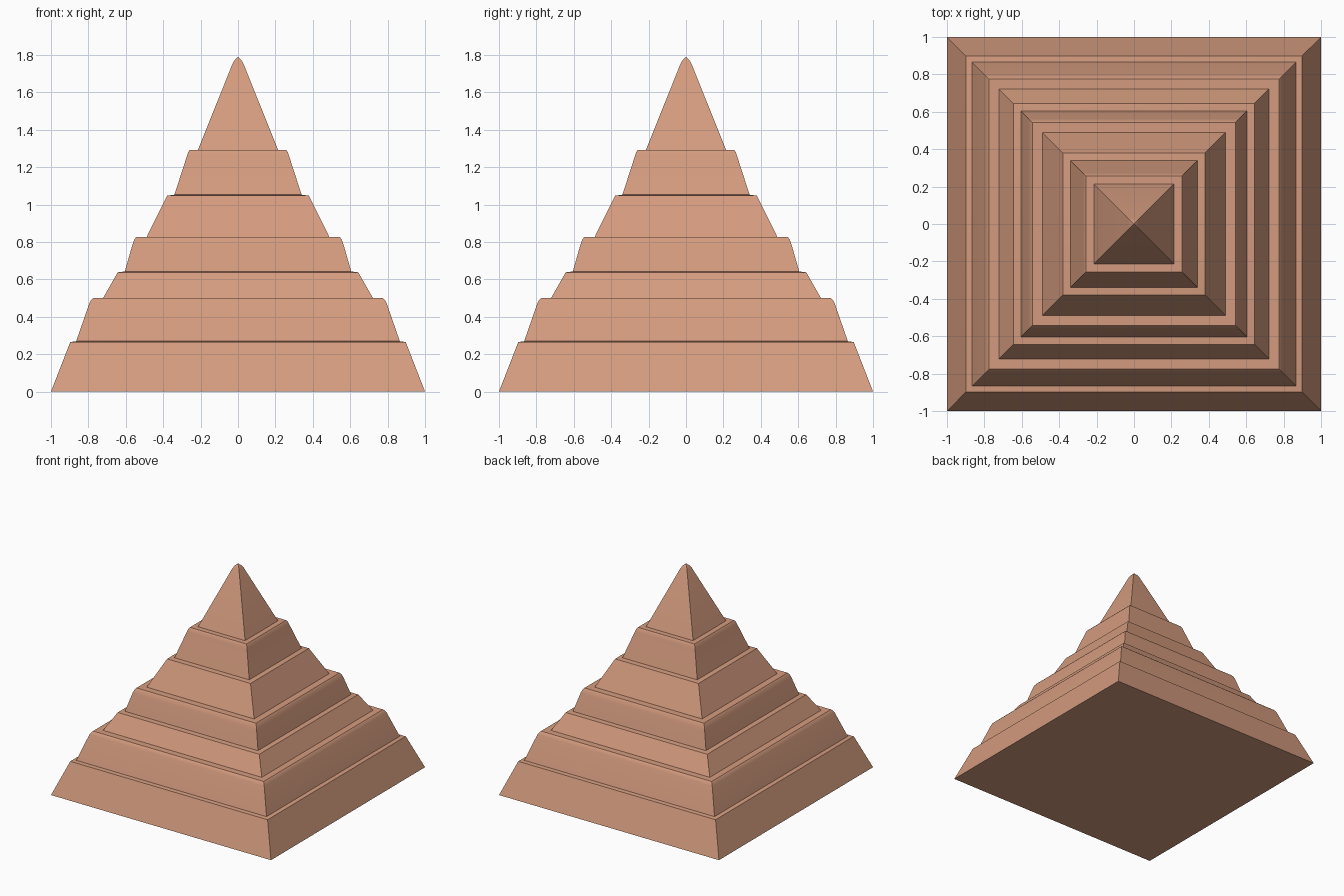
import bpy, bmesh, math

if "Cube" in bpy.data.objects:
    bpy.data.objects.remove(bpy.data.objects["Cube"])

clay = bpy.data.materials.new("terracotta")
clay.diffuse_color = (0.66, 0.33, 0.21, 1)
clay.use_nodes = True
clay.node_tree.nodes["Principled BSDF"].inputs["Base Color"].default_value = clay.diffuse_color


def tier(name, profile):
    """Closed square loft through (half width, height) rings; width 0 is a point."""
    bm = bmesh.new()
    rings = []
    for h, z in profile:
        corners = [(-h, -h), (h, -h), (h, h), (-h, h)] if h else [(0, 0)]
        rings.append([bm.verts.new((x, y, z)) for x, y in corners])
    bm.faces.new(rings[0][::-1])
    for a, b in zip(rings, rings[1:]):
        for i in range(4):
            j = (i + 1) % 4
            bm.faces.new([a[i], a[j], b[j], b[i]] if len(b) == 4 else [a[i], a[j], b[0]])
    if len(rings[-1]) == 4:
        bm.faces.new(rings[-1])
    mesh = bpy.data.meshes.new(name)
    bm.to_mesh(mesh)
    bm.free()
    mesh.materials.append(clay)
    ob = bpy.data.objects.new(name, mesh)
    bpy.context.collection.objects.link(ob)
    bpy.ops.object.select_all(action='DESELECT')
    ob.select_set(True)
    bpy.context.view_layer.objects.active = ob
    bpy.ops.object.shade_smooth_by_angle(angle=math.radians(30))


# Stepped tiers, bottom to top, some with a softened upper lip
tier("base_tier", [(1.0, 0), (0.897, 0.265), (0.865, 0.27)])
tier("second_tier", [(0.865, 0.27), (0.795, 0.472), (0.787, 0.488), (0.775, 0.5)])
tier("third_tier", [(0.722, 0.5), (0.643, 0.638), (0.605, 0.643)])
tier("fourth_tier", [(0.605, 0.643), (0.563, 0.79), (0.555, 0.812), (0.543, 0.828)])
tier("fifth_tier", [(0.488, 0.828), (0.379, 1.048), (0.34, 1.053)])
tier("sixth_tier", [(0.34, 1.053), (0.272, 1.263), (0.267, 1.28), (0.257, 1.293)])

# Pointed cap with a blunted tip
tier("peak", [(0.214, 1.293), (0.03, 1.752), (0.018, 1.772), (0, 1.79)])
